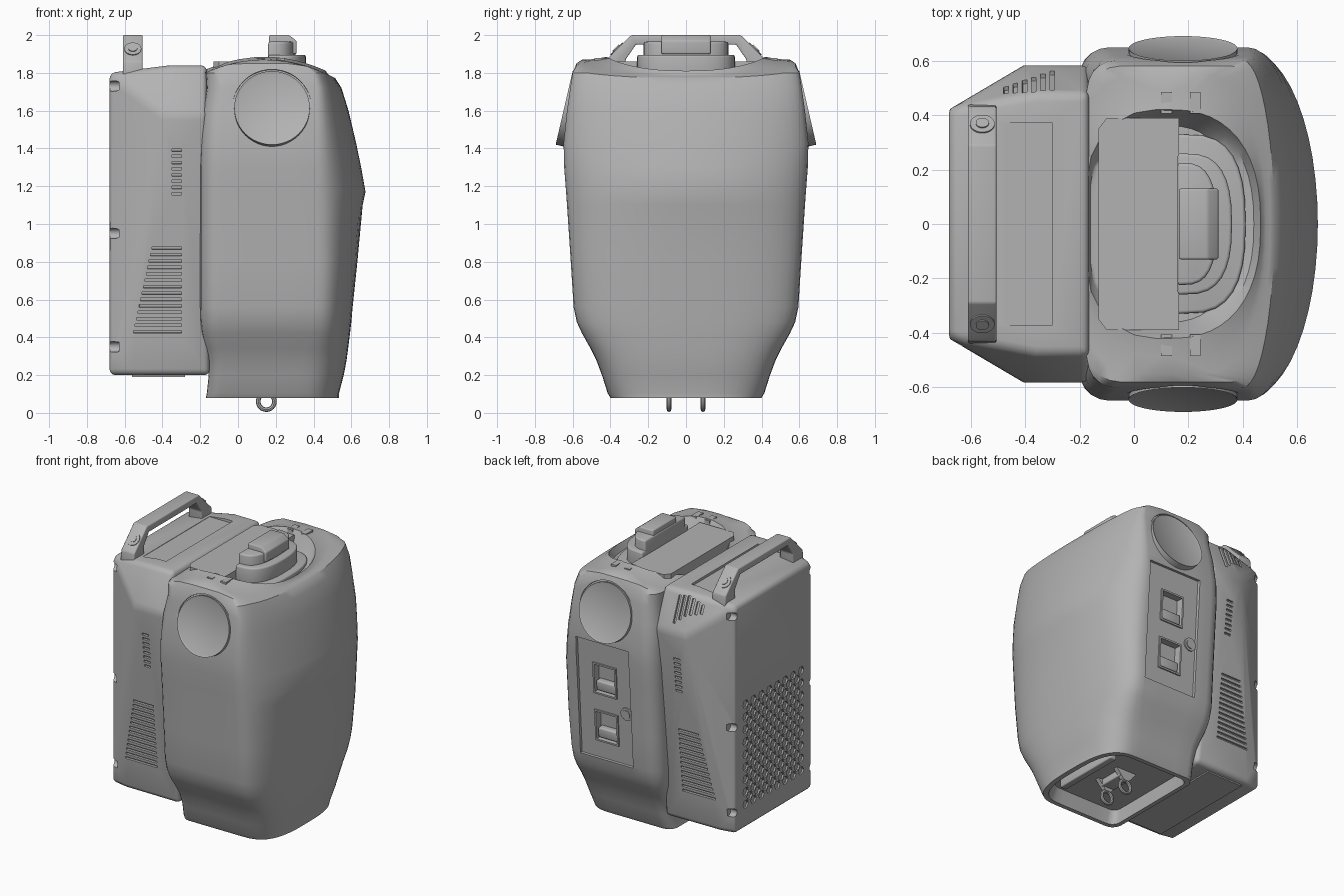
import bpy, bmesh, math
from mathutils import Vector, Matrix
from mathutils.geometry import intersect_line_plane

if "Cube" in bpy.data.objects:
    bpy.data.objects.remove(bpy.data.objects["Cube"])
GREY = bpy.data.materials.new("plain grey")
GREY.use_nodes = True
GREY.diffuse_color = (0.45, 0.45, 0.45, 1)
GREY.node_tree.nodes["Principled BSDF"].inputs["Base Color"].default_value = GREY.diffuse_color

def evaluated_mesh(ob):
    dg = bpy.context.evaluated_depsgraph_get()
    return bpy.data.meshes.new_from_object(ob.evaluated_get(dg))

def bake(ob):
    me = evaluated_mesh(ob)
    me.shade_smooth()
    me.set_sharp_from_angle(angle=math.radians(32))
    ob.modifiers.clear()
    ob.data = me
    return ob

def finish(name, bm, bevel=0):
    bmesh.ops.recalc_face_normals(bm, faces=bm.faces)
    me = bpy.data.meshes.new(name)
    bm.to_mesh(me)
    bm.free()
    me.materials.append(GREY)
    ob = bpy.data.objects.new(name, me)
    bpy.context.collection.objects.link(ob)
    if bevel:
        mod = ob.modifiers.new("bevel", 'BEVEL')
        mod.width, mod.segments, mod.angle_limit = bevel, 3, math.radians(25)
    return bake(ob)

def part(name, shape, *args, bevel=0):
    bm = bmesh.new()
    shape(bm, *args)
    return finish(name, bm, bevel)

def cut(ob, bm):
    tool = finish("cutter", bm)
    tool.hide_render = True
    mod = ob.modifiers.new("cut", 'BOOLEAN')
    mod.operation, mod.object = 'DIFFERENCE', tool
    for mod.solver in ('EXACT', 'MANIFOLD', 'FLOAT'):
        if evaluated_mesh(ob).polygons:
            break
    bake(ob)
    bpy.data.objects.remove(tool)

def frame(loc, normal, up=(0, 0, 1)):
    n = Vector(normal).normalized()
    y = (Vector(up) - n * n.dot(Vector(up))).normalized()
    m = Matrix((y.cross(n), y, n)).transposed().to_4x4()
    m.translation = loc
    return m

# Frame where a line through a point meets the facet of three corners
def on_facet(corners, side, point, ray, up=None):
    a, b, c = (Vector((x, side * y, z)) for x, y, z in corners)
    n = (b - a).cross(c - a)
    n *= math.copysign(1, n.y * side)
    p = Vector(point)
    return frame(intersect_line_plane(p, p + Vector(ray), a, n), n, up or n.cross(Vector((1, 0, 0))))

def box(bm, m, sx, sy, sz):
    bmesh.ops.create_cube(bm, size=1, matrix=m @ Matrix.Diagonal((sx, sy, sz, 1)))

def disc(bm, m, r, depth, seg=32):
    bmesh.ops.create_cone(bm, cap_ends=True, segments=seg, radius1=r, radius2=r, depth=depth, matrix=m)

def at(x, y, z):
    return Matrix.Translation((x, y, z))

def prism(bm, pts, offset):
    f = bm.faces.new([bm.verts.new(p) for p in pts])
    new = bmesh.ops.extrude_face_region(bm, geom=[f])["geom"]
    bmesh.ops.translate(bm, vec=offset, verts=[v for v in new if isinstance(v, bmesh.types.BMVert)])

def outline(xb, xf, w, xs, n, c):
    half = [(xb, 0), (xb, (w - c) / 2)]
    half += [(xb + c - c * math.cos(a * math.pi / 10), w - c + c * math.sin(a * math.pi / 10)) for a in range(6)]
    half += [(xb + c + (xs - xb - c) * t / 4, w) for t in range(1, 4)]
    for a in (k * math.pi / 24 for k in range(12)):
        half.append((xs + (xf - xs) * math.sin(a) ** (2 / n), w * math.cos(a) ** (2 / n)))
    return half + [(xf, 0)] + [(x, -y) for x, y in half[:0:-1]]

def arch(x):
    return 1.9 - 0.7 * (x - 0.14) ** 2

# Torso rows from bottom recess to shoulder: z, back, front, half width, side end, squareness, back corner
ROWS = [
    (.17, -.13, .46, .34, .3, 3, .05), (.08, -.14, .5, .37, .3, 3, .06), (.08, -.17, .535, .40, .3, 3, .07),
    (.105, -.165, .535, .415, .3, 3, .07), (.2, -.155, .56, .445, .32, 3, .07), (.28, -.16, .575, .475, .34, 2.9, .08),
    (.34, -.17, .583, .505, .36, 2.8, .08), (.42, -.19, .593, .55, .39, 2.6, .09), (.48, -.197, .6, .578, .4, 2.5, .1),
    (.56, -.2, .607, .595, .41, 2.4, .1), (.8, -.2, .632, .61, .42, 2.3, .1), (1.1, -.2, .66, .63, .42, 2.1, .1),
    (1.17, -.2, .675, .635, .42, 2, .1), (1.3, -.2, .652, .645, .42, 2, .1), (1.43, -.195, .625, .648, .42, 2, .1),
    (1.6, -.185, .585, .63, .42, 2, .1), (1.72, -.165, .548, .613, .42, 2, .1), (1.8, -.17, .515, .6, .4, 2, .1),
    (1.85, -.18, .5, .58, .36, 2.1, .13)]
# Rim and neck bowl, measured from the arched top
BOWL = [(-.03, -.185, .485, .55, .25, 2.2, .2), (-.027, -.18, .475, .49, .15, 2.5, .27),
        (-.015, -.17, .465, .42, .13, 2.4, .25), (-.07, -.16, .44, .39, .13, 2.4, .25)]
loops = [[(x, y, min(z, arch(x) - .03) if z > 1.5 else z) for x, y in outline(*shape)] for z, *shape in ROWS]
loops += [[(x, y, arch(x) + z) for x, y in outline(*shape)] for z, *shape in BOWL]
loops.append([(x, y, 1.765) for x, y in outline(-.15, .38, .36, .13, 2.4, .22)])
bm = bmesh.new()
rings = [[bm.verts.new(p) for p in loop] for loop in loops]
for a, b in zip(rings, rings[1:]):
    for i in range(len(a)):
        bm.faces.new((a[i - 1], a[i], b[i], b[i - 1]))
bm.faces.new(rings[0])
bm.faces.new(rings[-1])
torso = finish("torso_shell", bm)

# Shoulder sockets with tilted joint discs
tool = bmesh.new()
for side, name in ((1, "left_shoulder_disc"), (-1, "right_shoulder_disc")):
    m = frame((.18, side * .645, 1.615), (0, side * .39, .09))
    disc(tool, m @ at(0, 0, .03), .21, .09, 48)
    bm = bmesh.new()
    disc(bm, m @ at(0, 0, -.05), .2, .1, 48)
    cap = max(bm.faces, key=lambda f: f.calc_center_median().y * side)
    bmesh.ops.inset_region(bm, faces=[cap], thickness=.012, depth=-.006)
    finish(name, bm)
cut(torso, tool)

# Left door recess with two latches and a round lock
door = frame((.2, .621, .97), (0, 1, -.063))
tool = bmesh.new()
box(tool, door, .41, .84, .04)
cut(torso, tool)
tool = bmesh.new()
for z in (.15, -.19):
    m = door @ at(0, z, -.02)
    box(tool, m, .16, .2, .09)
    part("latch_block", box, m @ at(0, -.055, -.025), .15, .07, .05, bevel=.01)
    for s in (-1, 1):
        part("latch_rim", box, m @ at(s * .085, 0, .004), .012, .22, .012)
        part("latch_rim", box, m @ at(0, s * .105, .004), .158, .012, .012)
cut(torso, tool)
part("door_lock", disc, door @ at(.16, -.05, -.02), .045, .016)
part("lock_button", disc, door @ at(.16, -.05, -.012), .03, .012)

# Neck deck, tabs and mount
deck = [(-.13, -.35), (-.1, -.39), (.165, -.39), (.165, .39), (-.1, .39), (-.13, .35)]
part("neck_deck", prism, [(x, y, 1.75) for x, y in deck], (0, 0, .11))
for x, y in ((.12, -.445), (.225, -.445), (.12, .445), (.225, .445)):
    part("neck_tab", box, at(x, y, 1.85), .04, .08, .06)
for name, r, w, height in (("mount_step", .25, .33, .04), ("mount_collar", .2, .26, .14), ("mount_body", .145, .225, .21)):
    curve = [(.16 + r * max(0, math.cos(a)) ** .6, math.copysign(w * abs(math.sin(a)) ** .8, a), 1.755)
             for a in (k * math.pi / 16 for k in range(-8, 9))]
    part(name, prism, curve, (0, 0, height), bevel=.012)
block = [(.165, 1.9), (.31, 1.9), (.31, 1.97), (.27, 2), (.165, 2)]
part("mount_block", prism, [(x, -.13, z) for x, z in block], (0, .26, 0), bevel=.008)

# Backpack: faceted hull with rounded edges
TOP_BACK, TOP, TOP_FRONT = (-.68, .42, 1.8), (-.36, .48, 1.84), (-.165, .48, 1.84)
WIDE, WIDE_FRONT = (-.40, .585, 1.58), (-.165, .585, 1.58)
LOW, LOW_FRONT, LOW_BACK = (-.57, .44, .2), (-.15, .445, .2), (-.68, .42, .2)
bm = bmesh.new()
for x, y, z in (TOP_BACK, TOP, TOP_FRONT, WIDE, WIDE_FRONT, LOW, LOW_FRONT, LOW_BACK):
    bm.verts.new((x, y, z))
    bm.verts.new((x, -y, z))
bmesh.ops.convex_hull(bm, input=bm.verts[:])
bmesh.ops.dissolve_limit(bm, angle_limit=.03, verts=bm.verts[:], edges=bm.edges[:])
pack = finish("backpack", bm, .03)

# Backpack screw notches, louvres, vents and honeycomb
tool = bmesh.new()
for s in (-1, 1):
    for z in (.35, .95, 1.73):
        disc(tool, frame((-.68, s * .43, z), (1, 0, 0)), .028, .1, 16)
    for z in (.43 + i * .034 for i in range(14)):
        x = -.555 + (z - .42) * .22
        m = on_facet((WIDE, LOW, LOW_FRONT), s, ((x - .3) / 2, 0, z), (0, 1, 0), (0, 0, 1))
        box(tool, m, -.3 - x, .014, .03)
    for z in (1.16 + i * .033 for i in range(8)):
        m = on_facet((WIDE, WIDE_FRONT, LOW_FRONT), s, (-.325, 0, z), (0, 1, 0), (0, 0, 1))
        box(tool, m, .05, .014, .03)
for i in range(6):
    x = -.47 + i * .034
    facet = (TOP, WIDE, TOP_BACK if x < -.37 else WIDE_FRONT)
    box(tool, on_facet(facet, 1, (x, .492 + i * .007, 0), (0, 0, 1)), .018, .06 + i * .025, .03)
for row in range(17):
    for col in range(8 - row % 2):
        y = -.308 + (col + .5 * (row % 2)) * .088
        disc(tool, frame((-.68, y, .37 + row * .044), (-1, 0, 0), (0, 1, 0)), .03, .025, 6)
box(tool, at(-.39, 0, 1.84), .18, .74, .035)
cut(pack, tool)
part("backpack_base", box, at(-.42, 0, .197), .28, .8, .012)

# Carrying handle with bolts
half = [(.44, 1.78), (.43, 1.86), (.4, 1.89), (.29, 2)]
inner = [(.265, 1.95), (.32, 1.87), (.32, 1.78)]
rail = half + [(-y, z) for y, z in half[::-1] + inner[::-1]] + inner
part("handle", prism, [(-.61, y, z) for y, z in rail], (.105, 0, 0), bevel=.008)
bracket = [(.06, .18), (.24, .18), (.17, .1), (.13, .1)]
for s in (-1, 1):
    m = frame((-.557, s * .365, 1.925), (0, s, 1), (1, 0, 0))
    part("handle_bolt", disc, m, .045, .012)
    part("handle_bolt_pin", disc, m, .024, .022)
    # Underside lifting rings on brackets
    bpy.ops.mesh.primitive_torus_add(major_segments=24, minor_segments=8, major_radius=.043, minor_radius=.012,
                                     location=(.15, s * .09, .06), rotation=(math.pi / 2, 0, 0))
    bpy.context.object.name = "lifting_ring"
    bpy.context.object.data.materials.append(GREY)
    bake(bpy.context.object)
    part("ring_bracket", prism, [(x, s * .09 - .015, z) for x, z in bracket], (0, .03, 0))
part("bracket_base", box, at(.15, 0, .15), .1, .2, .05, bevel=.008)
part("underside_bar", box, at(.38, 0, .14), .05, .5, .06, bevel=.008)
